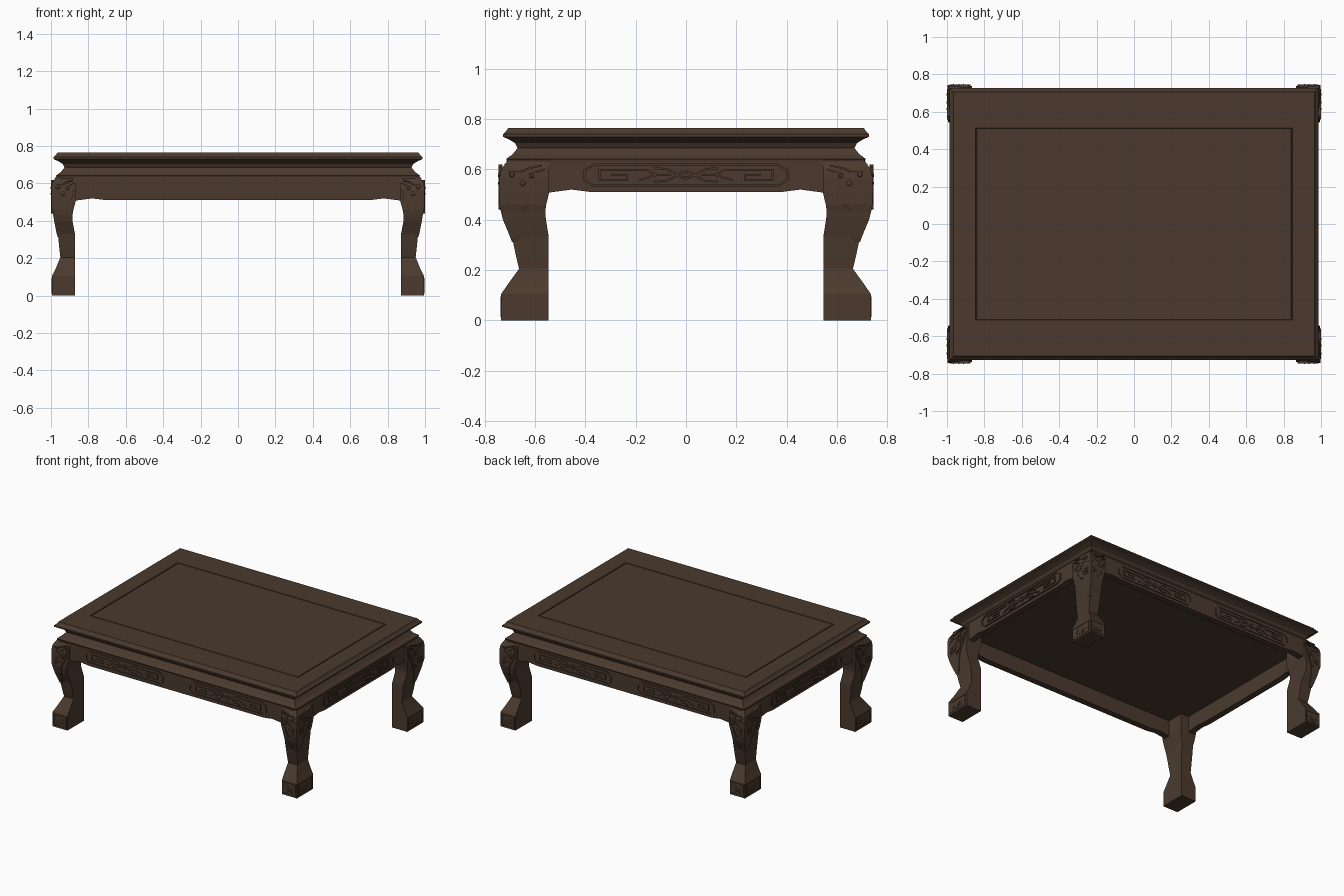
import bpy, bmesh, math
from mathutils import Vector, Matrix

if "Cube" in bpy.data.objects:
    bpy.data.objects.remove(bpy.data.objects["Cube"])

wood = bpy.data.materials.new("dark brown wood")
wood.diffuse_color = (0.070, 0.042, 0.027, 1)
wood.use_nodes = True
wood.node_tree.nodes["Principled BSDF"].inputs["Base Color"].default_value = wood.diffuse_color


def finish(name, bm, mirror=(False, False)):
    bmesh.ops.recalc_face_normals(bm, faces=bm.faces[:])
    me = bpy.data.meshes.new(name)
    bm.to_mesh(me)
    bm.free()
    me.materials.append(wood)
    ob = bpy.data.objects.new(name, me)
    bpy.context.collection.objects.link(ob)
    if any(mirror):
        m = ob.modifiers.new("mirror", 'MIRROR')
        m.use_axis = (mirror[0], mirror[1], False)
        m.use_mirror_merge = False
    return ob


def loft(bm, rings):
    """Stack rectangles (x0, x1, y0, y1, z) and cap both ends."""
    loops = [[bm.verts.new(c) for c in ((a, c0, z), (b, c0, z), (b, d, z), (a, d, z))]
             for a, b, c0, d, z in rings]
    for lo, hi in zip(loops, loops[1:]):
        for i in range(4):
            j = (i + 1) % 4
            bm.faces.new((lo[i], lo[j], hi[j], hi[i]))
    bm.faces.new(loops[0][::-1])
    bm.faces.new(loops[-1])


def strip(bm, place, pts, width=0.008, low=-0.012, high=0.006, closed=False):
    """Raised square moulding along a path of (u, w) points on a wall."""
    pts = list(pts) + ([pts[0]] if closed else [])
    for a, b in zip(pts, pts[1:]):
        d = (Vector(b) - Vector(a)).normalized()
        s = Vector((-d.y, d.x)) * width / 2
        a2, b2 = Vector(a) - d * width / 2, Vector(b) + d * width / 2
        lo, hi = [[bm.verts.new(place(p.x, p.y, h)) for p in (a2 + s, b2 + s, b2 - s, a2 - s)]
                  for h in (low, high)]
        bm.faces.new(lo)
        bm.faces.new(hi)
        for i in range(4):
            bm.faces.new((lo[i], lo[(i + 1) % 4], hi[(i + 1) % 4], hi[i]))


def front_wall(y):
    return lambda u, w, h: (u, y - h, w)


def side_wall(x):
    return lambda u, w, h: (x - h, u, w)


def spiral(cu, cw, r, turns=1.3, n=12, start=0.0):
    return [(cu + r * (1 - 0.75 * i / n) * math.cos(start + turns * math.tau * i / n),
             cw + r * (1 - 0.75 * i / n) * math.sin(start + turns * math.tau * i / n))
            for i in range(n + 1)]


# Table top: moulded edge with concave waist, then a grooved centre panel
bm = bmesh.new()
edge = [(.625, .68), (.634, .712), (.642, .715), (.66, .69), (.685, .67), (.705, .68),
        (.72, .705), (.73, .728), (.741, .728), (.752, .716), (.765, .707)]
rings = [(-h - .258, h + .258, -h, h, z) for z, h in edge]
for hx, hy, z in ((.847, .512, .765), (.846, .511, .760), (.841, .506, .760), (.839, .504, .765)):
    rings.append((-hx, hx, -hy, hy, z))
loft(bm, rings)
finish("table_top", bm)


# Aprons: boards with slightly stepped lower edge near the legs
def apron(name, half, end, place, mirror):
    bm = bmesh.new()
    prof = [(-end, .635), (-end, .505), (-half, .508), (-half + .09, .52), (-half + .16, .511)]
    outline = prof + [(-u, w) for u, w in prof[::-1]]
    f, b = [[bm.verts.new(place(u, w, h)) for u, w in outline] for h in (0, -.045)]
    bm.faces.new(f)
    bm.faces.new(b)
    for i in range(len(outline)):
        j = (i + 1) % len(outline)
        bm.faces.new((f[i], f[j], b[j], b[i]))
    finish(name, bm, mirror)


apron("long_apron", .87, .95, front_wall(-.715), (False, True))
apron("short_apron", .545, .69, side_wall(-.975), (True, False))


# Carved fretwork panels on the aprons
def fretwork(name, cu, cw, k, place, mirror):
    bm = bmesh.new()

    def both(pts, closed=False, width=.008):
        for s in (1, -1):
            strip(bm, place, [(cu + s * u * k, cw + w) for u, w in pts], width, closed=closed)
    both([(0, .042), (.28, .042), (.31, .018), (.31, -.02), (.285, -.042), (0, -.042)])
    both([(.09, .0), (.12, .02), (.265, .02), (.265, -.02), (.18, -.02), (.18, 0), (.225, 0)])
    both([(0, .016), (.03, 0), (0, -.016)])
    both([(.03, .004), (.06, .024), (.095, .026)])
    both([(.03, -.004), (.06, -.024), (.095, -.026)])
    both([(.05, 0), (.09, 0), (.14, -.02)])
    strip(bm, place, [(cu - .008, cw), (cu + .008, cw)], .014)
    finish(name, bm, mirror)


fretwork("long_apron_carving", -.42, .576, 1.0, front_wall(-.715), (True, True))
fretwork("short_apron_carving", 0, .578, 1.3, side_wall(-.975), (True, False))

# Legs: curved knee, narrow ankle, square foot  (z, outer x, outer y, inner x, inner y)
leg = [(0, .994, .735, .872, .546), (.105, .994, .735, .872, .546), (.15, .972, .704, .872, .546),
       (.205, .950, .664, .872, .546), (.25, .955, .675, .872, .546), (.33, .963, .692, .872, .546),
       (.40, .978, .722, .885, .557), (.43, .983, .731, .885, .560), (.46, .990, .736, .88, .556),
       (.51, .993, .737, .866, .544), (.565, .993, .737, .866, .544), (.60, .988, .729, .866, .544),
       (.637, .972, .708, .866, .544)]
bm = bmesh.new()
loft(bm, [(-ox, -ix, -oy, -iy, z) for z, ox, oy, ix, iy in leg])
finish("leg", bm, (True, True))

# Leaf wrapped over the knee corner, tapering to a tip
bm = bmesh.new()
leaf = [(.312, .963, .693, .945, .668), (.33, .969, .699, .94, .66), (.40, .983, .728, .93, .64),
        (.43, .988, .736, .925, .63), (.46, .995, .742, .915, .61), (.51, .998, .743, .89, .57),
        (.565, .998, .743, .88, .558), (.60, .993, .735, .88, .558), (.63, .976, .713, .88, .558)]
loft(bm, [(-ox, -ix, -oy, -iy, z) for z, ox, oy, ix, iy in leaf])
finish("knee_leaf", bm, (True, True))

# Knee carving: scrolls, brow lines and raised bosses on both outer faces
bm = bmesh.new()
for place, inner, span in ((front_wall(-.742), -.872, .115), (side_wall(-.997), -.556, .17)):
    def draw(pts, width=.007):
        strip(bm, place, [(inner - u * span, w) for u, w in pts], width, high=.004)
    draw([(.05, .60), (.3, .585), (.5, .56), (.75, .565), (.95, .545)])
    draw([(.05, .565), (.25, .55), (.4, .525), (.6, .52), (.9, .50)])
    draw([(.1, .53), (.3, .50), (.35, .47), (.55, .445)])
    draw([(.5, .50), (.65, .475), (.9, .465)])
    draw([(.12, .615), (.4, .605), (.6, .59), (.85, .59)])
    strip(bm, place, spiral(inner - .3 * span, .535, .2 * span), .006, high=.004)
    strip(bm, place, spiral(inner - .75 * span, .485, .16 * span, start=2), .006, high=.004)
    for u, w, r in ((.55, .545, .016), (.8, .58, .013), (.35, .575, .012)):
        bmesh.ops.create_uvsphere(bm, u_segments=10, v_segments=6, radius=r, matrix=Matrix.Translation(
            place(inner - u * span, w, .006 - r)))
finish("knee_carving", bm, (True, True))

# Foot panels: raised frame with a small wave inside
bm = bmesh.new()
for place, a, b in ((front_wall(-.735), -.982, -.884), (side_wall(-.994), -.715, -.563)):
    d = b - a
    strip(bm, place, [(a, .015), (b, .015), (b, .093), (a, .093)], .005, high=.003, closed=True)
    strip(bm, place, [(a + d * t, .045 + w) for t, w in
                      ((.15, 0), (.3, .012), (.45, -.004), (.6, .01), (.7, .02), (.85, .008))],
          .006, high=.003)
    strip(bm, place, [(a + d * .25, .032), (a + d * .5, .03), (a + d * .75, .04)], .005, high=.003)
finish("foot_panel", bm, (True, True))
